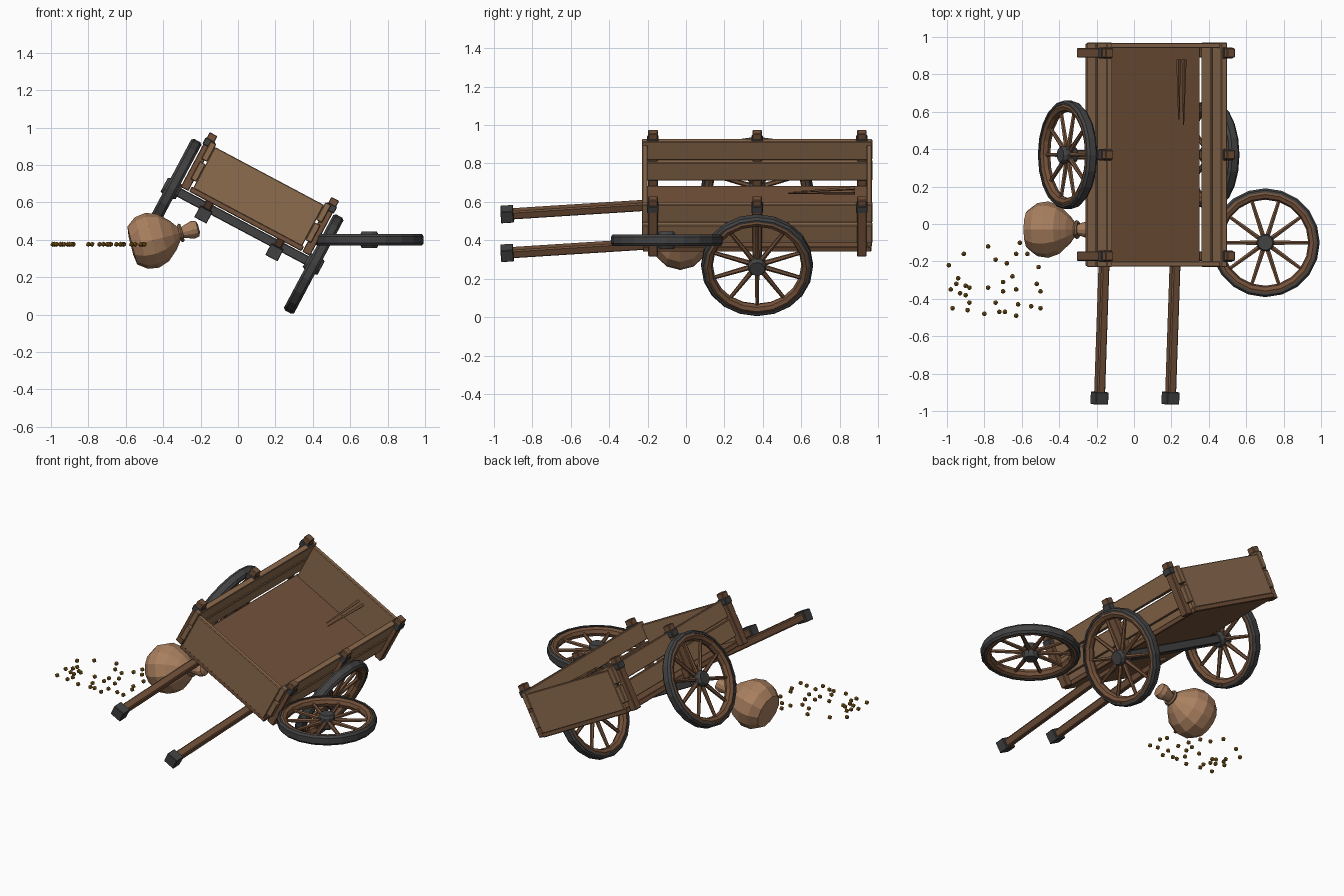
import bpy, bmesh, math
from mathutils import Matrix, Vector

if "Cube" in bpy.data.objects:
    bpy.data.objects.remove(bpy.data.objects["Cube"])

def mat(name, rgb):
    m = bpy.data.materials.new(name)
    m.diffuse_color = (*rgb, 1)
    m.use_nodes = True
    m.node_tree.nodes["Principled BSDF"].inputs["Base Color"].default_value = m.diffuse_color
    return m

WOOD = mat("plank wood", (0.27, 0.15, 0.078))
DARK = mat("dark wood", (0.175, 0.085, 0.043))
IRON = mat("iron", (0.055, 0.055, 0.057))
SACK = mat("sack cloth", (0.40, 0.215, 0.115))
ROPE = mat("rope", (0.24, 0.14, 0.075))
GRAIN = mat("grain", (0.27, 0.125, 0.012))

# Tilted cart frame: origin on the axle line, local y stays world y
CART = Matrix.Translation((0.025, 0, 0.472)) @ Matrix.Rotation(math.radians(28), 4, 'Y')

def finish(name, bm, material, matrix=Matrix()):
    bmesh.ops.recalc_face_normals(bm, faces=bm.faces)
    me = bpy.data.meshes.new(name)
    bm.to_mesh(me)
    bm.free()
    me.materials.append(material)
    ob = bpy.data.objects.new(name, me)
    ob.matrix_world = matrix
    bpy.context.collection.objects.link(ob)
    return ob

def box(name, lo, hi, material, matrix=CART, bevel=0.004):
    bm = bmesh.new()
    lo, hi = Vector(lo), Vector(hi)
    bmesh.ops.create_cube(bm, size=1, matrix=Matrix.Translation((lo + hi) / 2)
                          @ Matrix.Diagonal((*(hi - lo), 1)))
    if bevel:
        bmesh.ops.bevel(bm, geom=bm.edges[:], offset=bevel, segments=1, affect='EDGES')
    return finish(name, bm, material, matrix)

def rod(bm, a, b, r1, r2, sides=6):
    a, b = Vector(a), Vector(b)
    m = Matrix.Translation((a + b) / 2) @ (b - a).to_track_quat('Z', 'Y').to_matrix().to_4x4()
    bmesh.ops.create_cone(bm, cap_ends=True, segments=sides, radius1=r1, radius2=r2,
                          depth=(b - a).length, matrix=m)

def lathe(name, profile, sides, material, matrix, closed=False):
    """Spin (radius, height) points round local z."""
    bm = bmesh.new()
    rings = []
    for r, z in profile:
        rings.append([bm.verts.new((r * math.cos(2 * math.pi * i / sides),
                                    r * math.sin(2 * math.pi * i / sides), z))
                      for i in range(sides)])
    n = len(rings)
    for k in range(n if closed else n - 1):
        p, q = rings[k], rings[(k + 1) % n]
        for i in range(sides):
            j = (i + 1) % sides
            bm.faces.new((p[i], p[j], q[j], q[i]))
    if not closed:
        bm.faces.new(rings[0])
        bm.faces.new(rings[-1])
    return finish(name, bm, material, matrix)

def wheel(name, matrix):
    # wooden rim, iron tyre, spokes and hub
    rim = [(0.258 + 0.028 * math.cos(a), 0.030 * math.sin(a))
           for a in [2 * math.pi * i / 8 for i in range(8)]]
    lathe(name + "_rim", rim, 20, DARK, matrix, True)
    lathe(name + "_tyre", [(0.27, -0.031), (0.281, -0.031), (0.291, -0.018), (0.291, 0.018),
                           (0.281, 0.031), (0.27, 0.031)], 20, IRON, matrix, True)
    bm = bmesh.new()
    for i in range(10):
        a = 2 * math.pi * i / 10
        d = Vector((math.cos(a), math.sin(a), 0))
        rod(bm, d * 0.03, d * 0.245, 0.014, 0.010)
    finish(name + "_spokes", bm, DARK, matrix)
    lathe(name + "_hub", [(0.04, -0.045), (0.048, -0.03), (0.048, 0.03), (0.04, 0.045)],
          10, IRON, matrix)

# Cart body: floor, end panels, slatted sides
box("floor", (-0.34, -0.225, 0.03), (0.34, 0.965, 0.06), DARK)
box("front_panel", (-0.33, -0.228, 0.055), (0.33, -0.2, 0.305), WOOD)
box("back_panel", (-0.33, 0.94, 0.055), (0.33, 0.968, 0.305), WOOD)
for side, s in (("left", -1), ("right", 1)):
    def sbox(name, u0, u1, y0, y1, v0, v1, m):
        a, b = sorted((s * u0, s * u1))
        box(side + name, (a, y0, v0), (b, y1, v1), m)
    sbox("_lower_board", 0.33, 0.365, -0.23, 0.97, 0.093, 0.200, WOOD)
    sbox("_upper_board", 0.33, 0.365, -0.23, 0.97, 0.215, 0.322, WOOD)
    for i, y in enumerate((-0.172, 0.37, 0.915)):
        sbox("_stake_%d" % i, 0.345, 0.392, y - 0.025, y + 0.025, 0.03, 0.362, DARK)
        sbox("_stake_band_%d" % i, 0.338, 0.398, y - 0.03, y + 0.03, 0.288, 0.328, IRON)

    # Handle sloping down to an iron-capped tip
    tilt = math.atan2(0.052, 0.72)
    m = CART @ Matrix.Translation((s * 0.215, -0.93, -0.042)) @ Matrix.Rotation(tilt, 4, 'X')
    box(side + "_handle", (-0.024, 0, -0.024), (0.024, 1.02, 0.024), DARK, m, 0.007)
    box(side + "_handle_cap", (-0.037, -0.034, -0.034), (0.037, 0.032, 0.034), IRON, m, 0.003)

    # Mounted wheel
    wheel(side + "_wheel", CART @ Matrix.Translation((s * 0.43, 0.37, 0))
          @ Matrix.Rotation(math.pi / 2, 4, 'Y'))

# Axle
box("axle", (-0.43, 0.345, -0.025), (0.43, 0.395, 0.025), IRON)

# Spare wheel lying flat
wheel("loose_wheel", Matrix.Translation((0.702, -0.10, 0.40)))

# Long broken splinters
bm = bmesh.new()
rod(bm, (0.238, 0.88, 0.668), (0.24, 0.56, 0.65), 0.012, 0.004, 4)
rod(bm, (0.268, 0.88, 0.650), (0.265, 0.53, 0.645), 0.013, 0.003, 4)
finish("splinters", bm, DARK)

# Sack lying on its side, tied at the neck
axis = Vector((0.97, 0, 0.25))
sack = Matrix.Translation((-0.565, -0.03, 0.37)) @ axis.to_track_quat('Z', 'Y').to_matrix().to_4x4()
lathe("sack", [(0.05, -0.008), (0.105, 0.0), (0.142, 0.05), (0.151, 0.11), (0.13, 0.17),
               (0.08, 0.225), (0.04, 0.255), (0.028, 0.272), (0.036, 0.295),
               (0.048, 0.335), (0.042, 0.36), (0.02, 0.368)], 12, SACK, sack)
lathe("sack_tie", [(0.04 + 0.011 * math.cos(a), 0.268 + 0.011 * math.sin(a))
                   for a in [math.pi * i / 3 for i in range(6)]], 12, ROPE, sack, True)

# Spilled grain (x, y in hundredths)
GRAINS = [(-99, -22), (-91, -16), (-78, -12), (-74, -19), (-61, -10), (-63, -16), (-57, -16),
          (-51, -23), (-68, -21), (-94, -29), (-90, -33), (-88, -34), (-95, -32), (-98, -35),
          (-93, -37), (-90, -38), (-88, -42), (-97, -45), (-89, -46), (-78, -34), (-70, -31),
          (-70, -36), (-65, -28), (-63, -35), (-52, -32), (-50, -36), (-74, -42), (-80, -48),
          (-72, -47), (-69, -47), (-63, -49), (-62, -43), (-55, -44), (-50, -45)]
bm = bmesh.new()
for x, y in GRAINS:
    bmesh.ops.create_icosphere(bm, subdivisions=1, radius=0.014,
                               matrix=Matrix.Translation((x / 100, y / 100, 0.376)))
finish("grain", bm, GRAIN)
